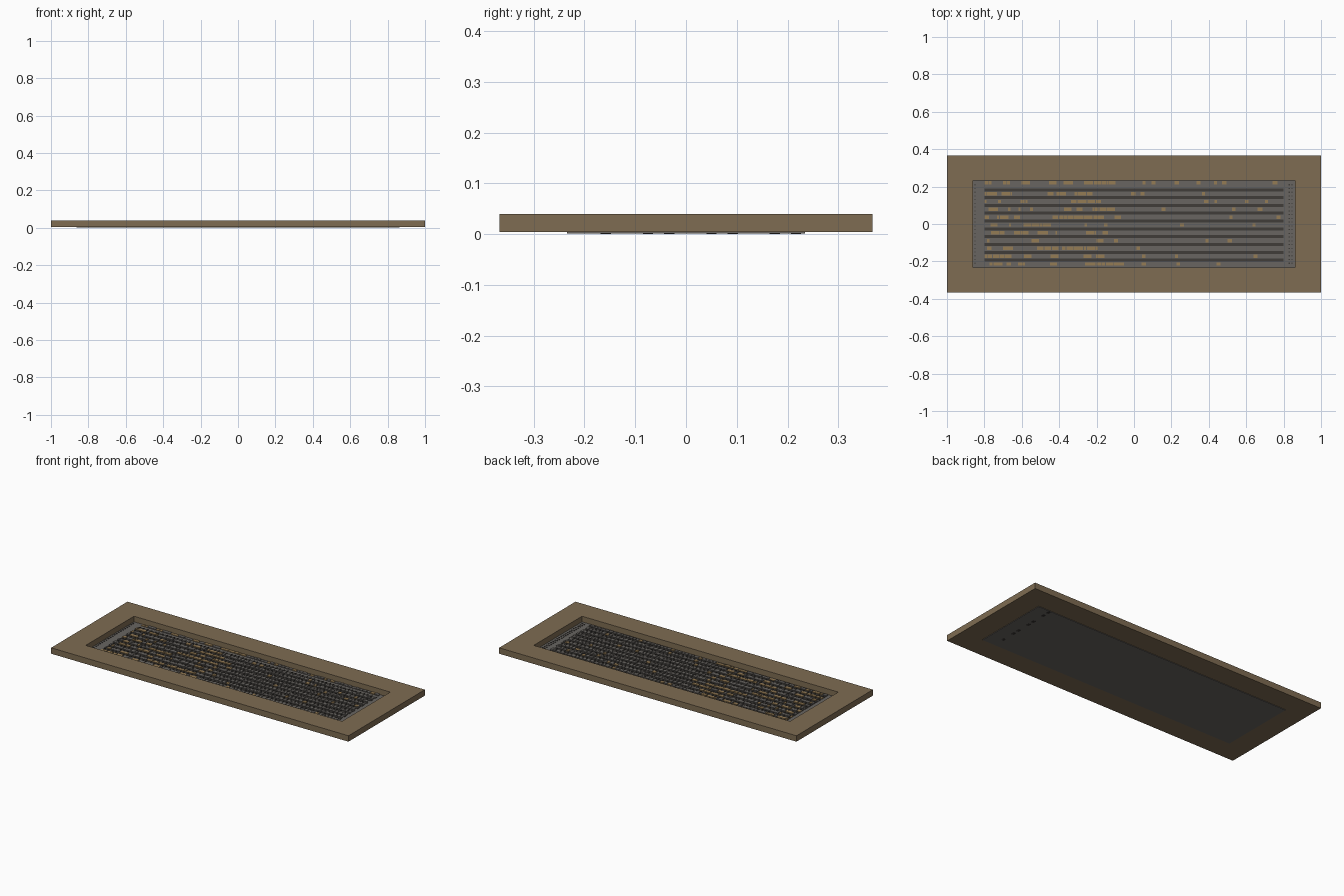
import bpy, bmesh, random
from mathutils import Matrix, Vector

if "Cube" in bpy.data.objects:
    bpy.data.objects.remove(bpy.data.objects["Cube"])

random.seed(4)


def material(name, rgb):
    m = bpy.data.materials.new(name)
    m.diffuse_color = (*rgb, 1)
    m.use_nodes = True
    m.node_tree.nodes["Principled BSDF"].inputs["Base Color"].default_value = m.diffuse_color
    return m


WOOD = material("brown", (0.21, 0.15, 0.085))
GREY = material("grey", (0.14, 0.13, 0.12))
DARK = material("dark", (0.05, 0.045, 0.04))
TAN = material("tan", (0.30, 0.20, 0.09))


def boxes(name, items, mat):
    """One object from a list of (x0, x1, y0, y1, z0, z1) boxes."""
    bm = bmesh.new()
    for x0, x1, y0, y1, z0, z1 in items:
        c = Vector(((x0 + x1) / 2, (y0 + y1) / 2, (z0 + z1) / 2))
        s = Matrix.Diagonal((x1 - x0, y1 - y0, z1 - z0, 1))
        bmesh.ops.create_cube(bm, size=1, matrix=Matrix.Translation(c) @ s)
    me = bpy.data.meshes.new(name)
    bm.to_mesh(me)
    bm.free()
    me.materials.append(mat)
    ob = bpy.data.objects.new(name, me)
    bpy.context.collection.objects.link(ob)
    return ob


def rect(bm, hx, hy, z):
    return [bm.verts.new((sx * hx, sy * hy, z))
            for sx, sy in ((-1, -1), (1, -1), (1, 1), (-1, 1))]


# Surrounding frame: one rectangular ring with a sharp opening
bm = bmesh.new()
loops = [rect(bm, 1, 0.367, 0.004), rect(bm, 1, 0.367, 0.04),
         rect(bm, 0.862, 0.232, 0.04), rect(bm, 0.862, 0.232, 0.004)]
for k in range(4):
    a, b = loops[k], loops[(k + 1) % 4]
    for i in range(4):
        j = (i + 1) % 4
        bm.faces.new((a[i], a[j], b[j], b[i]))
bmesh.ops.recalc_face_normals(bm, faces=bm.faces)
me = bpy.data.meshes.new("frame")
bm.to_mesh(me)
bm.free()
me.materials.append(WOOD)
bpy.context.collection.objects.link(bpy.data.objects.new("frame", me))

# Floor board, just proud of the frame's underside
boxes("board", [(-0.864, 0.864, -0.234, 0.234, 0.001, 0.006)], GREY)

# Ten long channels with rows of small blocks between them
channel_y = [0.183 - 0.0418 * i for i in range(10)]
boxes("channel_strips",
      [(-0.8, 0.8, y - 0.008, y + 0.008, 0.005, 0.008) for y in channel_y], DARK)

grey_blocks, tan_blocks, dark_blocks = [], [], []
row_y = [0.22] + [y - 0.0209 for y in channel_y]
for y in row_y:
    x = -0.8
    while x < 0.79:
        left = x < -0.1
        w = random.uniform(0.012, 0.06) if left else random.uniform(0.018, 0.03)
        w = min(w, 0.8 - x)
        h = random.uniform(0.009, 0.012)
        target = tan_blocks if random.random() < (0.45 if left else 0.08) else grey_blocks
        target.append((x, x + w - 0.004, y - 0.009, y + 0.009, 0.005, h))
        x += w
# Fine pins scattered along the channels
for y in channel_y:
    for i in range(62):
        x = -0.79 + i * 0.0255 + random.uniform(-0.004, 0.004)
        dark_blocks.append((x, x + 0.005, y - 0.006, y + 0.006, 0.007, 0.011))

# Studs down both short ends
for i in range(22):
    y = -0.21 + i * 0.02
    for x in (-0.85, 0.83, 0.845):
        dark_blocks.append((x - 0.003, x + 0.003, y - 0.003, y + 0.003, 0.005, 0.009))

boxes("grey_row_blocks", grey_blocks, GREY)
boxes("tan_row_blocks", tan_blocks, TAN)
boxes("pins", dark_blocks, DARK)

# Small feet on the underside
boxes("underside_tabs",
      [(x - 0.008, x + 0.008, y - 0.01, y + 0.01, 0, 0.002)
       for x, y in ((0.78, -0.158), (0.78, -0.075), (0.78, -0.033), (0.78, 0.05),
                    (0.78, 0.092), (0.78, 0.175), (0.78, 0.217))], DARK)
